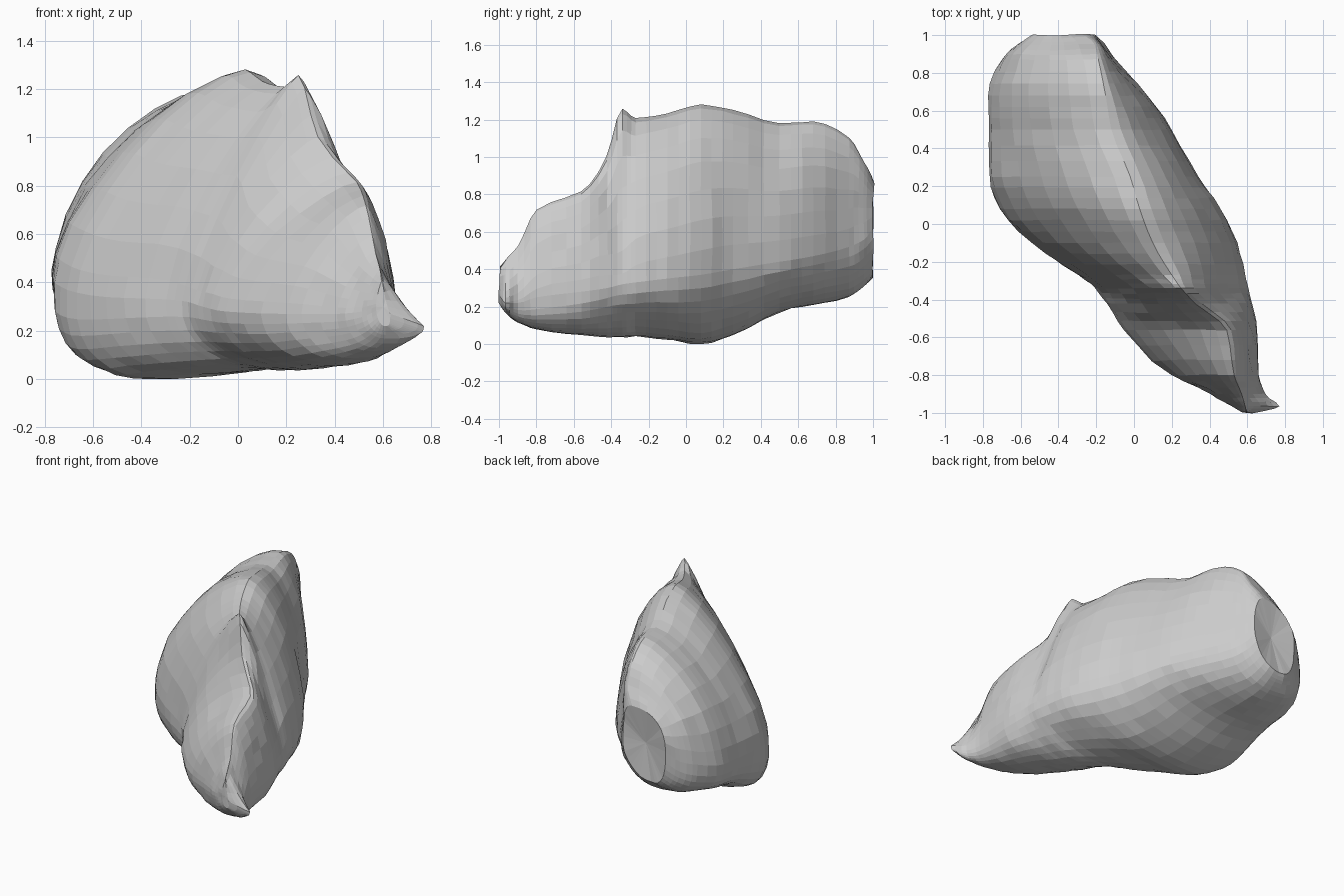
import bpy, bmesh, math
from mathutils import Vector, noise

if "Cube" in bpy.data.objects:
    bpy.data.objects.remove(bpy.data.objects["Cube"])

# Cross-sections along y: y, left x/z, right x/z, ridge x/z, underside x/z
STATIONS = [
    (-1.00, .57, .30, .63, .27, .60, .42, .61, .22),
    (-.965, .51, .28, .77, .22, .59, .46, .61, .17),
    (-.90, .41, .27, .69, .22, .57, .53, .55, .12),
    (-.80, .20, .27, .66, .25, .53, .72, .45, .08),
    (-.56, -.05, .28, .65, .28, .49, .81, .33, .05),
    (-.42, -.15, .30, .62, .30, .33, 1.0, .25, .04),
    (-.34, -.21, .32, .60, .32, .25, 1.26, .20, .04),
    (-.27, -.30, .33, .585, .33, .20, 1.205, .10, .04),
    (-.10, -.55, .34, .55, .35, .10, 1.23, -.10, .02),
    (.08, -.71, .37, .46, .37, .03, 1.28, -.30, .0),
    (.25, -.77, .41, .34, .40, -.02, 1.25, -.35, .045),
    (.50, -.77, .43, .20, .44, -.12, 1.18, -.40, .17),
    (.68, -.77, .45, .07, .47, -.15, 1.19, -.42, .215),
    (.87, -.70, .50, -.10, .52, -.19, 1.10, -.42, .25),
    (.95, -.62, .53, -.16, .56, -.21, .97, -.42, .30),
    (1.00, -.54, .60, -.20, .62, -.28, .86, -.42, .35),
]
SUB, QUAD = 3, 8


def slope(i, k):
    """Overshoot-free slope of column k at station i."""
    d = [(b[k] - a[k]) / (b[0] - a[0])
         for a, b in zip(STATIONS[max(i - 1, 0):i + 1], STATIONS[max(i, 1):i + 2])]
    if len(d) < 2:
        return d[0]
    return 2 * d[0] * d[1] / (d[0] + d[1]) if d[0] * d[1] > 0 else 0.0


def blend(i, t, k):
    """Cubic interpolation of column k between stations i and i + 1."""
    a, b = STATIONS[i], STATIONS[i + 1]
    h = b[0] - a[0]
    return ((2 * t**3 - 3 * t**2 + 1) * a[k] + (3 * t**2 - 2 * t**3) * b[k]
            + h * ((t**3 - 2 * t**2 + t) * slope(i, k) + (t**3 - t**2) * slope(i + 1, k)))


def quarter(side, pole, n):
    """Superellipse arc from a side point up to (not including) a ridge or underside point."""
    return [(pole[0] + (side[0] - pole[0]) * math.cos(a) ** (2 / n),
             side[1] + (pole[1] - side[1]) * math.sin(a) ** (2 / n))
            for a in (math.pi / 2 * j / QUAD for j in range(QUAD))]


def back(side, pole, n):
    return [pole] + quarter(side, pole, n)[:0:-1]


def ramp(y, y0, y1, v0, v1):
    t = min(1, max(0, (y - y0) / (y1 - y0)))
    return v0 + (v1 - v0) * t


def ring(y, lx, lz, rx, rz, tx, tz, bx, bz):
    left, right, top, low = (lx, lz), (rx, rz), (tx, tz), (bx, bz)
    spike = math.exp(-((y + .35) / .07) ** 2)          # pinch near the peak
    end = ramp(y, .85, 1, 0, .6)                       # squarer back end
    ul = ramp(y, 0, .6, 1.42, 1.65) - .25 * spike + end
    ur = ramp(y, -1, -.75, .75, 1.55) + ramp(y, -.2, .2, 0, .2) - .4 * spike + end
    ll = ramp(y, -.4, 0, 2.1, 2.8)
    lr = ramp(y, -.8, -.4, 3.3, 2.0)
    pts = quarter(right, top, ur) + back(left, top, ul) + quarter(left, low, ll) + back(right, low, lr)
    return [Vector((x, y, z)) for x, z in pts]


# Rock body: loft the sections
bm = bmesh.new()
rings = []
for i in range(len(STATIONS) - 1):
    last = i == len(STATIONS) - 2
    for s in range(SUB + last):
        t = s / SUB
        rings.append([bm.verts.new(p) for p in ring(*(
            [STATIONS[i][0] + t * (STATIONS[i + 1][0] - STATIONS[i][0])]
            + [blend(i, t, k) for k in range(1, 9)]))])
for a, b in zip(rings, rings[1:]):
    for j in range(len(a)):
        k = (j + 1) % len(a)
        bm.faces.new((a[j], a[k], b[k], b[j]))

# Closed ends, slightly hollow at the back
for r, dent in ((rings[0], 0), (rings[-1], -.02)):
    mid = bm.verts.new(sum((v.co for v in r), Vector()) / len(r) + Vector((0, dent, 0)))
    for j in range(len(r)):
        bm.faces.new((r[j], r[(j + 1) % len(r)], mid))
bmesh.ops.recalc_face_normals(bm, faces=bm.faces)

# Slight weathering of the surface
bm.normal_update()
moves = [(v, v.normal * (.01 * noise.noise(v.co * 4) + .007 * noise.noise(v.co * 13)))
         for v in bm.verts]
for v, m in moves:
    v.co += m
    v.co.z = max(v.co.z, 0)

# Faceted stone finish
mesh = bpy.data.meshes.new("rock")
bm.to_mesh(mesh)
bm.free()
mesh.shade_flat()
rock = bpy.data.objects.new("rock", mesh)
bpy.context.collection.objects.link(rock)
